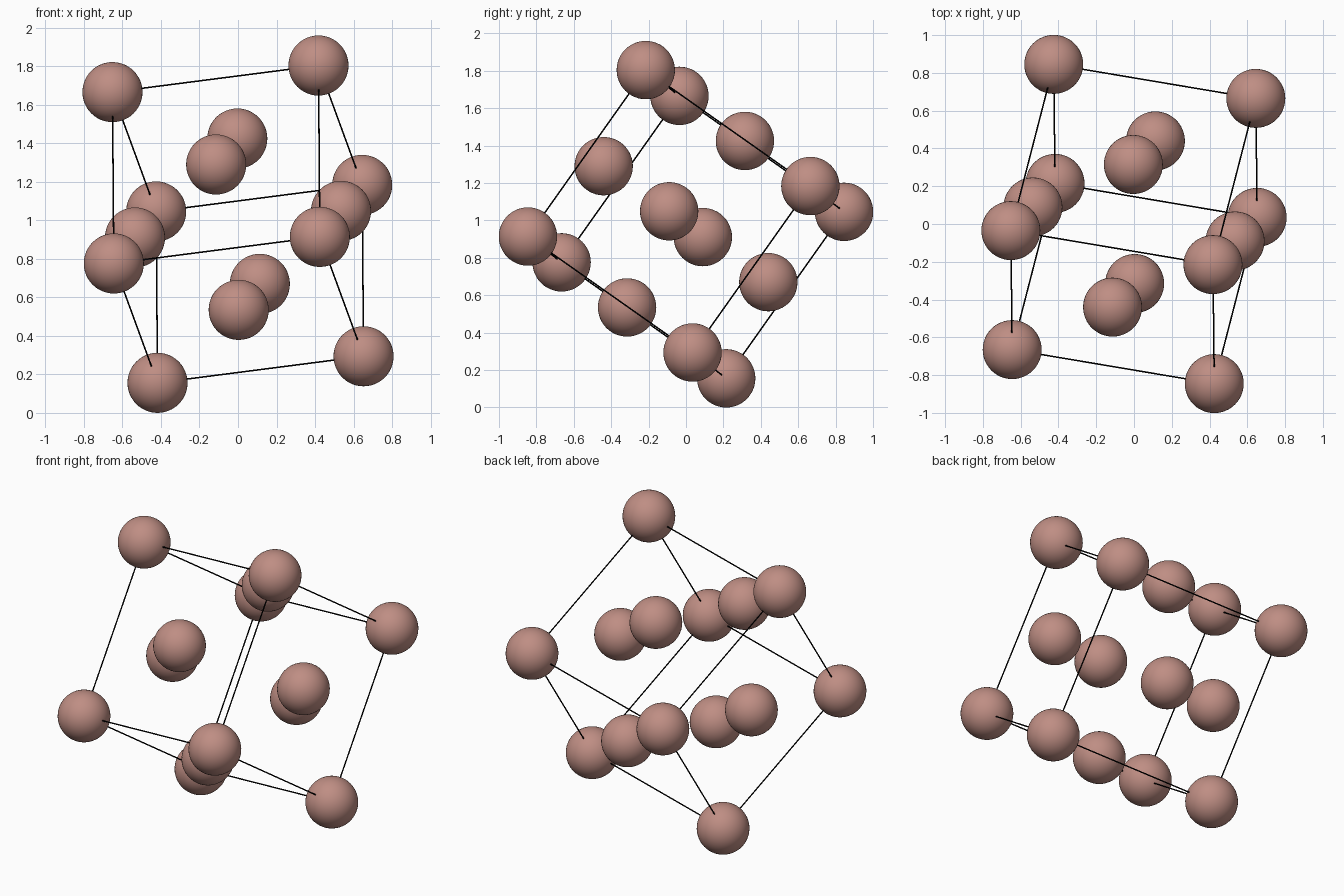
import bpy
from itertools import product
from mathutils import Vector

if "Cube" in bpy.data.objects:
    bpy.data.objects.remove(bpy.data.objects["Cube"])

CENTRE = Vector((0, 0, 0.98))
# half edge vectors of the tilted cube
AXES = [Vector((1.07, -0.18, 0.138)) / 2,
        Vector((0.227, 0.88, -0.62)) / 2,
        Vector((-0.007, 0.63, 0.89)) / 2]
BALL_R, ROD_R = 0.156, 0.004


def material(name, color):
    m = bpy.data.materials.new(name)
    m.diffuse_color = color
    m.use_nodes = True
    m.node_tree.nodes["Principled BSDF"].inputs["Base Color"].default_value = m.diffuse_color
    return m


BALL_MAT = material("ball_colour", (0.52, 0.27, 0.23, 1))
ROD_MAT = material("rod_black", (0, 0, 0, 1))


def point(u, v, w):
    return CENTRE + AXES[0] * u + AXES[1] * v + AXES[2] * w


def finish(name, mat):
    ob = bpy.context.object
    ob.name = name
    ob.data.materials.append(mat)
    bpy.ops.object.shade_smooth_by_angle()


def ball(name, p):
    bpy.ops.mesh.primitive_uv_sphere_add(segments=48, ring_count=24, radius=BALL_R, location=p)
    finish(name, BALL_MAT)


def rod(name, p, q):
    d = q - p
    bpy.ops.mesh.primitive_cylinder_add(vertices=12, radius=ROD_R, depth=d.length,
                                        location=(p + q) / 2,
                                        rotation=d.to_track_quat('Z', 'Y').to_euler())
    finish(name, ROD_MAT)


# balls at the eight cube corners
for c in product((-1, 1), repeat=3):
    ball("corner_ball", point(*c))

for i in range(3):
    # balls at the face centres
    for s in (-1, 1):
        c = [0, 0, 0]
        c[i] = s
        ball("face_ball", point(*c))
    # thin rods along the four edges parallel to this axis
    for s, t in product((-1, 1), repeat=2):
        ends = []
        for e in (-1, 1):
            c = [s, t]
            c.insert(i, e)
            ends.append(point(*c))
        rod("edge_rod", *ends)
